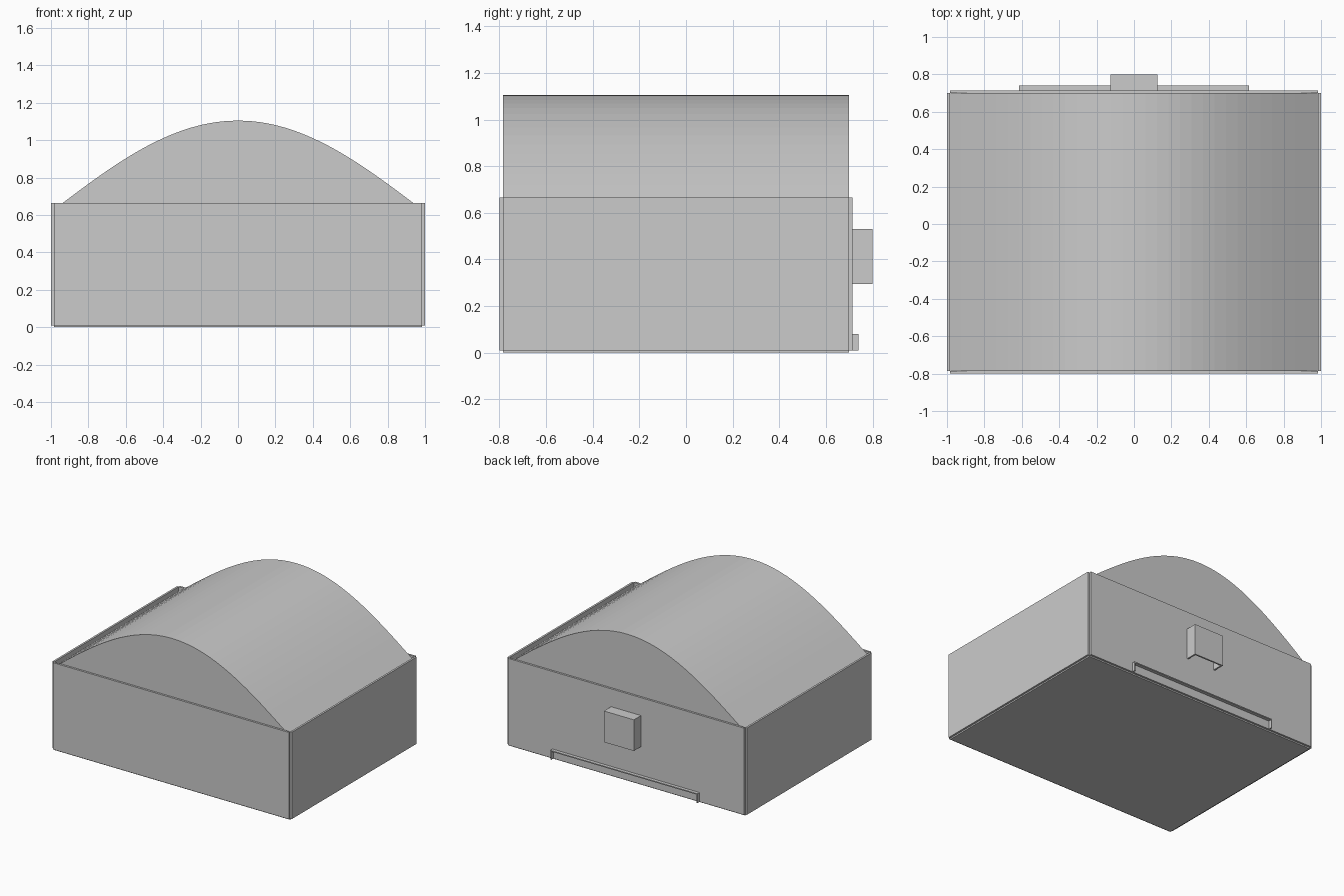
import bpy
import math

cube = bpy.data.objects.get("Cube")
if cube:
    bpy.data.objects.remove(cube, do_unlink=True)

grey = bpy.data.materials.new("light_grey")
grey.use_nodes = True
grey.diffuse_color = (0.6, 0.6, 0.6, 1)
grey.node_tree.nodes["Principled BSDF"].inputs["Base Color"].default_value = (0.6, 0.6, 0.6, 1)


def extrude_y(name, profile, y0, y1):
    """Closed prism from an anticlockwise (x, z) profile swept along y."""
    n = len(profile)
    verts = [(x, y, z) for y in (y0, y1) for x, z in profile]
    faces = [tuple(range(n)), tuple(reversed(range(n, 2 * n)))]
    faces += [(i, i + n, (i + 1) % n + n, (i + 1) % n) for i in range(n)]
    mesh = bpy.data.meshes.new(name)
    mesh.from_pydata(verts, [], faces)
    mesh.materials.append(grey)
    obj = bpy.data.objects.new(name, mesh)
    bpy.context.collection.objects.link(obj)
    return obj


def box(name, x0, x1, y0, y1, z0, z1):
    return extrude_y(name, [(x0, z0), (x1, z0), (x1, z1), (x0, z1)], y0, y1)


IN_X, FRONT, BACK = 0.985, -0.785, 0.70   # inner faces of the walls
WALL, BASE, EAVES = 0.015, 0.01, 0.665

# Floor and four wall panels with notched corners
box("floor", -IN_X, IN_X, FRONT, BACK, 0, BASE)
box("front_wall", -IN_X, IN_X, FRONT - WALL, FRONT, BASE, EAVES)
box("back_wall", -IN_X, IN_X, BACK, BACK + WALL, BASE, EAVES)
box("left_wall", IN_X, IN_X + WALL, FRONT, BACK, BASE, EAVES)
box("right_wall", -IN_X - WALL, -IN_X, FRONT, BACK, BASE, EAVES)

# Arched roof following a cosine curve, its edges sunk between the walls
SEGMENTS, SPRING, RISE = 32, 0.628, 0.477
arch = []
for i in range(SEGMENTS + 1):
    x = IN_X * (1 - 2 * i / SEGMENTS)
    arch.append((x, SPRING + RISE * math.cos(x / IN_X * math.pi / 2)))
extrude_y("arched_roof", arch, FRONT, BACK)

# Vent hood on the back wall, open underneath
rear = BACK + WALL
HX, HY, HZ0, HZ1, T = 0.125, 0.80, 0.295, 0.53, 0.012
box("hood_top", -HX, HX, rear, HY, HZ1 - T, HZ1)
box("hood_face", -HX, HX, HY - T, HY, HZ0, HZ1 - T)
for name, s in (("left", 1), ("right", -1)):
    a, b = sorted((s * HX, s * (HX - T)))
    box("hood_side_" + name, a, b, rear, HY - T, HZ0, HZ1 - T)

# Low drip rail with turned-down ends
RX, RY, RZ, RT = 0.615, 0.74, 0.08, 0.008
box("rail_top", -RX, RX, rear, RY, RZ - RT, RZ)
for name, s in (("left", 1), ("right", -1)):
    a, b = sorted((s * RX, s * (RX - RT)))
    box("rail_end_" + name, a, b, rear, RY, BASE, RZ - RT)
